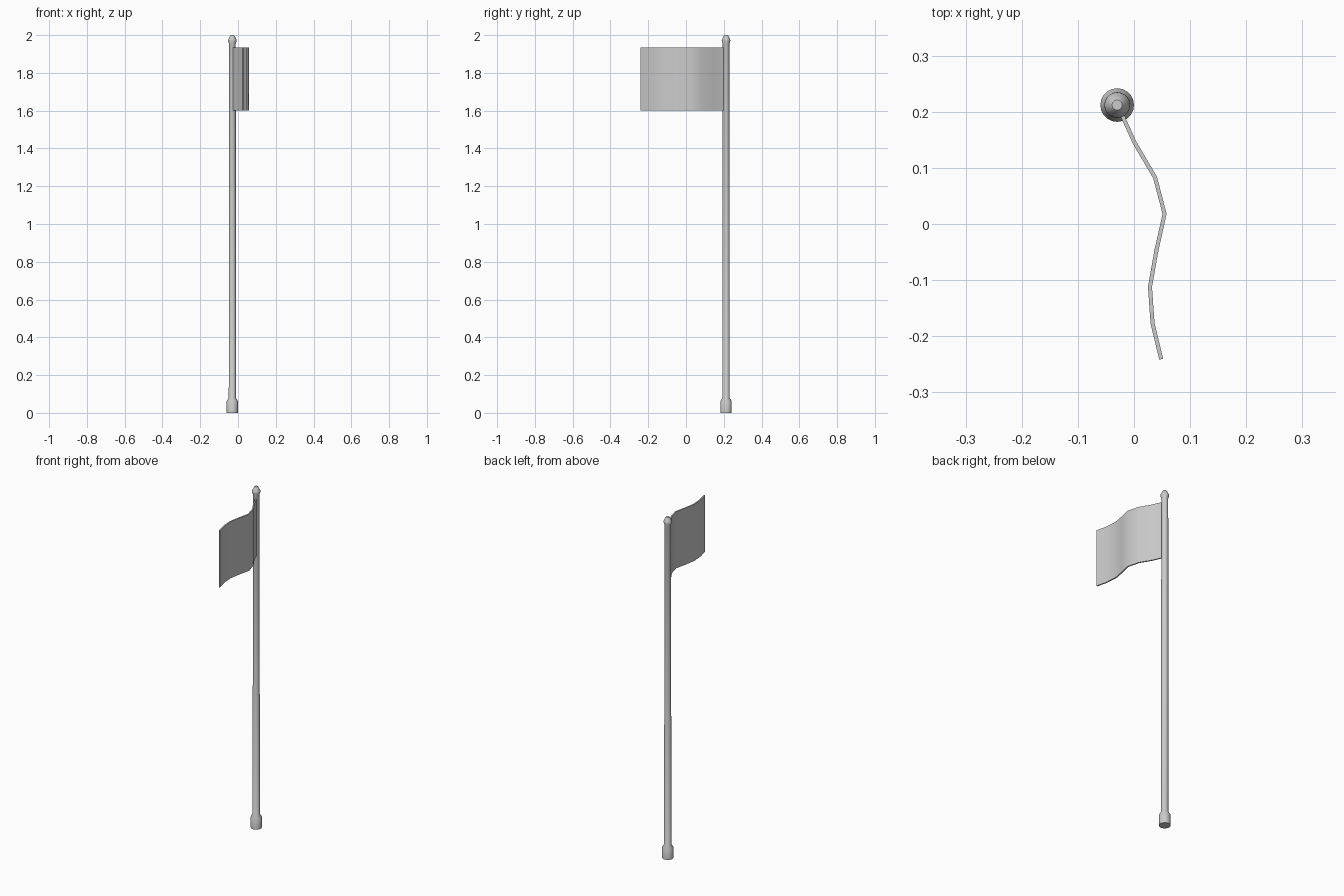
import bpy, bmesh
from math import cos, sin, pi
from mathutils import Vector

if "Cube" in bpy.data.objects:
    bpy.data.objects.remove(bpy.data.objects["Cube"])

PX, PY = -0.03, 0.212  # pole axis


def finish(bm, name, loc=(0, 0, 0)):
    bmesh.ops.recalc_face_normals(bm, faces=bm.faces)
    me = bpy.data.meshes.new(name)
    bm.to_mesh(me)
    bm.free()
    ob = bpy.data.objects.new(name, me)
    ob.location = loc
    bpy.context.collection.objects.link(ob)
    bpy.ops.object.select_all(action='DESELECT')
    ob.select_set(True)
    bpy.context.view_layer.objects.active = ob
    bpy.ops.object.shade_smooth_by_angle(angle=0.6)
    return ob


def lathe(name, profile, n=20):
    bm = bmesh.new()
    rings = [[bm.verts.new((r * cos(2 * pi * i / n), r * sin(2 * pi * i / n), z))
              for i in range(n)] for r, z in profile]
    for a, b in zip(rings, rings[1:]):
        for i in range(n):
            j = (i + 1) % n
            bm.faces.new((a[i], a[j], b[j], b[i]))
    bm.faces.new(rings[0])
    bm.faces.new(rings[-1])
    return finish(bm, name, (PX, PY, 0))


# Pole with base ferrule and pointed cap turned in one profile
lathe("pole", [(0.030, 0), (0.030, 0.062), (0.019, 0.08), (0.018, 1.955),
               (0.023, 1.970), (0.022, 1.976), (0.011, 1.998), (0.009, 2.0)])

# Waving flag: thin ribbon swept along a plan curve
path = [Vector(p) for p in [(-0.023, 0.198), (0.001, 0.145), (0.0375, 0.083),
                            (0.0545, 0.018), (0.040, -0.047), (0.0285, -0.112),
                            (0.033, -0.177), (0.0485, -0.241)]]
T, Z0, Z1 = 0.0036, 1.602, 1.934
bm = bmesh.new()
sections = []
for i, p in enumerate(path):
    d = (path[min(i + 1, len(path) - 1)] - path[max(i - 1, 0)]).normalized()
    off = Vector((-d.y, d.x)) * T
    sections.append([bm.verts.new((q.x, q.y, z)) for q, z in
                     ((p - off, Z0), (p + off, Z0), (p + off, Z1), (p - off, Z1))])
for a, b in zip(sections, sections[1:]):
    for i in range(4):
        j = (i + 1) % 4
        bm.faces.new((a[i], a[j], b[j], b[i]))
bm.faces.new(sections[0])
bm.faces.new(sections[-1])
finish(bm, "flag")
